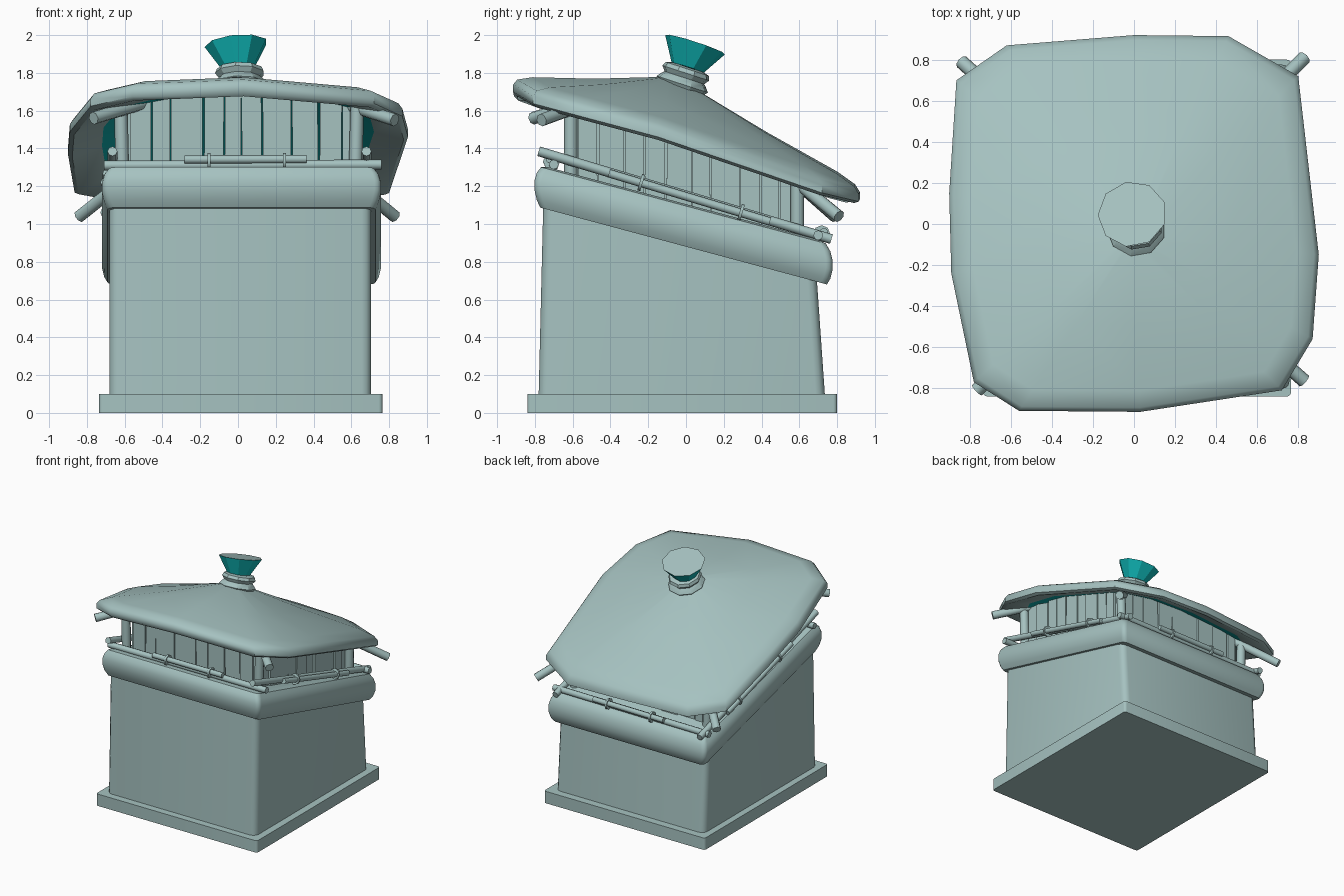
import bpy, bmesh, math, random
from mathutils import Vector, Matrix

random.seed(4)
old = bpy.data.objects.get("Cube")
if old:
    bpy.data.objects.remove(old)


def material(name, rgb):
    m = bpy.data.materials.new(name)
    m.use_nodes = True
    m.diffuse_color = (*rgb, 1)
    m.node_tree.nodes["Principled BSDF"].inputs["Base Color"].default_value = (*rgb, 1)
    return m


STONE = material("grey_green", (0.38, 0.54, 0.53))
TEAL = material("teal", (0.005, 0.48, 0.48))


def finish(name, bm, mats=(STONE,), angle=35):
    bmesh.ops.recalc_face_normals(bm, faces=bm.faces)
    me = bpy.data.meshes.new(name)
    bm.to_mesh(me)
    bm.free()
    ob = bpy.data.objects.new(name, me)
    bpy.context.collection.objects.link(ob)
    for m in mats:
        me.materials.append(m)
    bpy.ops.object.select_all(action='DESELECT')
    ob.select_set(True)
    bpy.context.view_layer.objects.active = ob
    bpy.ops.object.shade_smooth_by_angle(angle=math.radians(angle))
    return ob


def loft(bm, rings):
    """Skin a list of point rings and cap both ends."""
    loops = [[bm.verts.new(p) for p in r] for r in rings]
    n = len(loops[0])
    for a, b in zip(loops, loops[1:]):
        for i in range(n):
            bm.faces.new((a[i], a[(i + 1) % n], b[(i + 1) % n], b[i]))
    bm.faces.new(loops[0])
    bm.faces.new(loops[-1])


def rounded_rect(x0, x1, y0, y1, r, base, slope=0.0, steps=3):
    """Rounded rectangle lying on the plane z = base - slope * y."""
    pts = []
    corners = ((x1 - r, y1 - r), (x0 + r, y1 - r), (x0 + r, y0 + r), (x1 - r, y0 + r))
    for q, (cx, cy) in enumerate(corners):
        for s in range(steps + 1):
            a = math.pi / 2 * (q + s / steps)
            x, y = cx + r * math.cos(a), cy + r * math.sin(a)
            pts.append((x, y, base - slope * y))
    return pts


def tube(name, a, b, r, sides=8):
    a, b = Vector(a), Vector(b)
    bm = bmesh.new()
    rot = (b - a).to_track_quat('Z', 'Y').to_matrix().to_4x4()
    bmesh.ops.create_cone(bm, cap_ends=True, segments=sides, radius1=r, radius2=r,
                          depth=(b - a).length,
                          matrix=Matrix.Translation((a + b) / 2) @ rot)
    return finish(name, bm, angle=50)


SLOPE = 0.268


def deck(y):
    """Height of the sloping lower edge of the band."""
    return 0.88 - SLOPE * y


# Foot slab
bm = bmesh.new()
loft(bm, [rounded_rect(-0.735, 0.765, -0.84, 0.80, 0.02, z) for z in (0, 0.1)])
finish("foot_slab", bm)

# Body with sloping top
bm = bmesh.new()
loft(bm, [rounded_rect(-0.68, 0.705, -0.78, 0.735, 0.05, 0.1),
          rounded_rect(-0.68, 0.705, -0.755, 0.69, 0.05, 0.93, SLOPE)])
finish("body", bm)

# Bulging sloped band
bm = bmesh.new()
profile = ((0.06, 0.0), (0.03, 0.0), (0.012, 0.035), (0.0, 0.085), (0.0, 0.135),
           (0.012, 0.18), (0.035, 0.215), (0.07, 0.225))
loft(bm, [rounded_rect(-0.72 + d, 0.757 - d, -0.802 + d, 0.776 - d, 0.035, 0.88 + h, SLOPE)
          for d, h in profile])
finish("band", bm)


# Railings: a long pole, a short pole and two lashing rings on each side
def railing(name, a, b, out, lo, hi):
    a, b, out = Vector(a), Vector(b), Vector(out)
    tube(name + "_long_pole", a, b, 0.026)
    c, d = a.lerp(b, lo), a.lerp(b, hi)
    tube(name + "_short_pole", c + out, d + out, 0.022)
    u = (b - a).normalized() * 0.008
    for i, t in enumerate((0.2, 0.82)):
        p = c.lerp(d, t) + out * 0.6
        tube(f"{name}_ring_{i + 1}", p - u, p + u, 0.045)


for side, x in (("right", -0.665), ("left", 0.68)):
    s = math.copysign(1, x)
    railing(side + "_rail", (x, -0.78, 1.385), (x, 0.77, 0.92),
            (0.03 * s, 0, -0.005), 0.24, 0.79)
railing("front_rail", (-0.71, -0.70, 1.31), (0.76, -0.70, 1.315), (0, -0.02, 0.03), 0.29, 0.73)
railing("back_rail", (0.74, 0.70, 0.94), (-0.71, 0.70, 0.93), (0, 0.03, 0.02), 0.27, 0.72)


def underside(x, y):
    """Height of the roof's inner surface."""
    return 1.69 - 0.30 * max(abs(x) / 0.89, abs(y) / 0.91) - 0.31 * y


# Corner posts
for name, x, y in (("front_right", -0.61, -0.61), ("front_left", 0.62, -0.61),
                   ("back_right", -0.61, 0.59), ("back_left", 0.62, 0.59)):
    tube(name + "_post", (x, y, deck(y) + 0.15), (x * 1.02, y, underside(x, y) + 0.01), 0.036)

# Rafter ends at the corners
for name, a, b in (("front_right", (-0.5, -0.55, 1.64), (-0.765, -0.81, 1.56)),
                   ("front_left", (0.55, -0.52, 1.64), (0.83, -0.765, 1.55)),
                   ("back_right", (-0.55, 0.53, 1.27), (-0.84, 0.79, 1.04)),
                   ("back_left", (0.55, 0.53, 1.27), (0.83, 0.81, 1.04))):
    tube(name + "_rafter", a, b, 0.034)


# Plank walls, uneven widths with narrow gaps
def plank_wall(name, a, b):
    a, b = Vector(a), Vector(b)
    along = (b - a).normalized()
    out = Vector((along.y, -along.x)) * 0.018
    total, pos = (b - a).length, 0.0
    bm = bmesh.new()
    while pos < total - 0.02:
        w = min(random.uniform(0.09, 0.2), total - pos)
        shift = out * random.uniform(-0.4, 0.4)
        p, q = a + along * pos + shift, a + along * (pos + w - 0.007) + shift
        drop = random.choice((0, 0, 0, 0.03))
        lean = along * random.uniform(-0.004, 0.004)
        low, high = [], []
        for c in (p - out, q - out, q + out, p + out):
            low.append((c.x, c.y, deck(c.y) + 0.17))
            high.append((c.x + lean.x, c.y + lean.y, underside(c.x, c.y) - drop))
        loft(bm, [low, high])
        pos += w
    finish(name, bm, angle=20)


plank_wall("front_planks", (-0.57, -0.57), (0.6, -0.57))
plank_wall("left_planks", (0.6, -0.57), (0.6, 0.56))
plank_wall("back_planks", (0.6, 0.56), (-0.57, 0.56))
plank_wall("right_planks", (-0.57, 0.56), (-0.57, -0.57))

# Roof: irregular outline, shallow peak, teal lining underneath
outline = ((-0.62, 0.87), (0.0, 0.92), (0.46, 0.915), (0.8, 0.72), (0.9, -0.15),
           (0.87, -0.56), (0.72, -0.81), (0.03, -0.915), (-0.56, -0.91),
           (-0.78, -0.77), (-0.89, -0.24), (-0.9, 0.15), (-0.865, 0.7))
PEAK = Vector((0, -0.06, 1.785))


def roof_ring(t, lift, peak=PEAK):
    ring = []
    for x, y in outline:
        corner = max(0, abs(x) + abs(y) - 1.25)
        rim = Vector((x, y, 1.39 - 0.31 * y - 0.1 * corner))
        p = peak.lerp(rim, t)
        ring.append((p.x, p.y, p.z + lift))
    return ring


under_peak = PEAK - Vector((0, 0, 0.09))
bm = bmesh.new()
loft(bm, [roof_ring(0.05, 0, under_peak), roof_ring(0.8, 0, under_peak),
          roof_ring(0.975, 0), roof_ring(1, 0.025), roof_ring(1, 0.065),
          roof_ring(0.975, 0.088), roof_ring(0.88, 0.09), roof_ring(0.5, 0.04),
          roof_ring(0.05, 0)])
bmesh.ops.recalc_face_normals(bm, faces=bm.faces)
for f in bm.faces:
    inner = max(max(abs(v.co.x), abs(v.co.y)) for v in f.verts) < 0.76
    if inner and f.normal.z < 0:
        f.material_index = 1
finish("roof", bm, (STONE, TEAL), 45)


# Tilted finial: stacked collar and flared cup
def turned(name, profile, mats, tilt_y):
    m = (Matrix.Translation((0.01, -0.02, 1.74)) @ Matrix.Rotation(math.radians(-18), 4, 'X')
         @ Matrix.Rotation(math.radians(tilt_y), 4, 'Y'))
    bm = bmesh.new()
    loft(bm, [[m @ Vector((r * math.cos(a), r * math.sin(a), h))
               for a in (math.tau * (i + 0.5) / 9 for i in range(9))] for r, h in profile])
    bmesh.ops.recalc_face_normals(bm, faces=bm.faces)
    for f in bm.faces:
        if f.normal.z > 0.7 and len(mats) > 1:
            f.material_index = 1
    finish(name, bm, mats, 30)


turned("finial_collar", ((0.11, -0.06), (0.12, -0.03), (0.145, 0.0), (0.12, 0.03),
                         (0.112, 0.036), (0.132, 0.062), (0.122, 0.085), (0.09, 0.095)),
       (STONE,), 0)
turned("finial_cup", ((0.088, 0.09), (0.168, 0.222)), (TEAL, STONE), -5)
